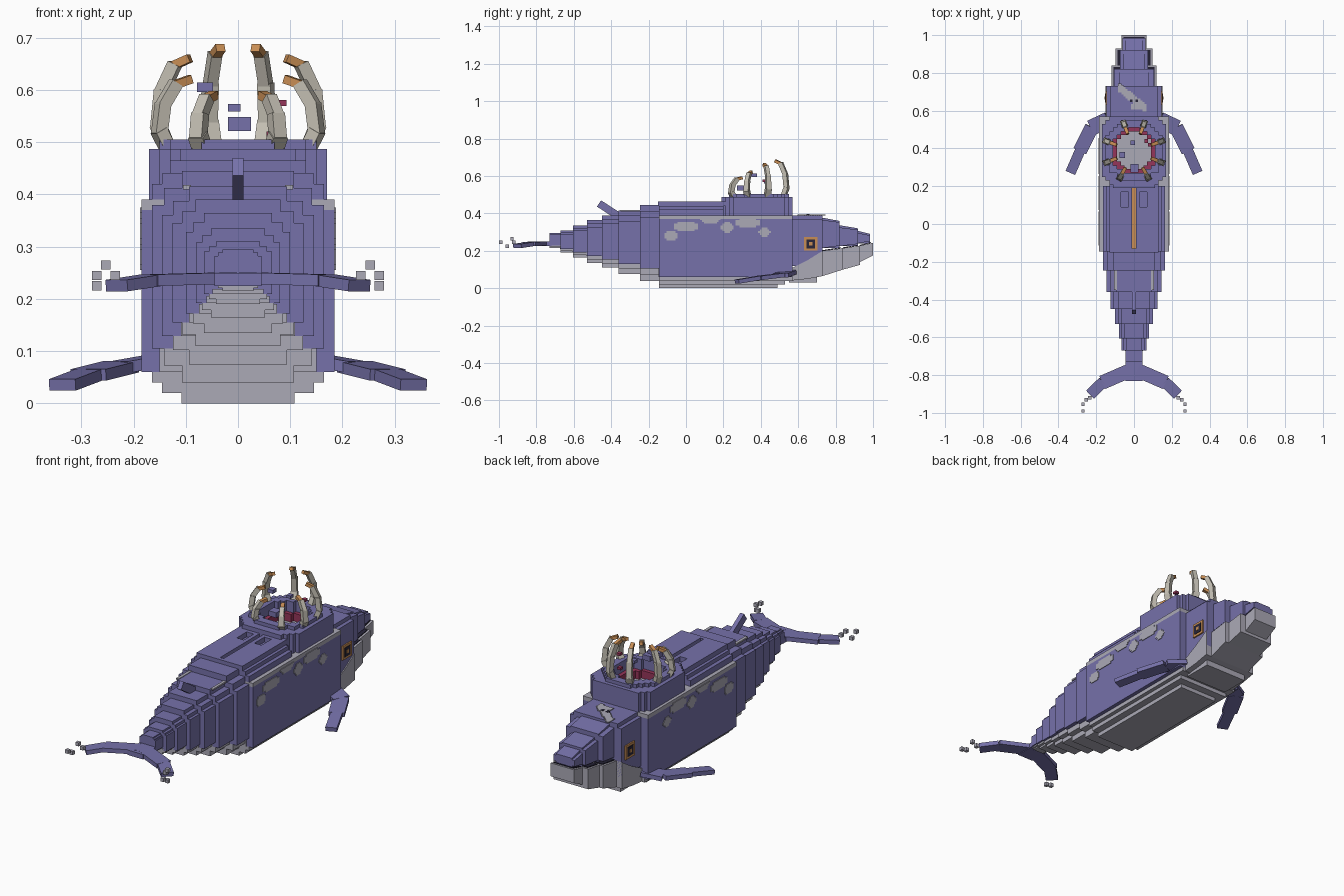
import bpy, bmesh, math
from mathutils import Vector

cube = bpy.data.objects.get("Cube")
if cube:
    bpy.data.objects.remove(cube, do_unlink=True)


def material(name, rgb):
    m = bpy.data.materials.new(name)
    m.use_nodes = True
    m.diffuse_color = (*rgb, 1)
    m.node_tree.nodes["Principled BSDF"].inputs["Base Color"].default_value = (*rgb, 1)
    return m


PURPLE = material("purple_skin", (.18, .165, .4))
GREY = material("pale_grey", (.41, .4, .47))
BONE = material("bone", (.55, .52, .45))
ORANGE = material("orange", (.58, .27, .09))
RED = material("crimson", (.3, .035, .1))
DARK = material("dark", (.02, .018, .04))


def finish(name, bm, mat):
    bmesh.ops.recalc_face_normals(bm, faces=bm.faces[:])
    me = bpy.data.meshes.new(name)
    bm.to_mesh(me)
    bm.free()
    me.materials.append(mat)
    ob = bpy.data.objects.new(name, me)
    bpy.context.collection.objects.link(ob)
    return ob


def block(name, mat, x, y, z):
    """Axis-aligned box from three (low, high) ranges."""
    bm = bmesh.new()
    bmesh.ops.create_cube(bm, size=1)
    for v in bm.verts:
        v.co = [(r[0] + r[1]) / 2 + c * (r[1] - r[0]) for r, c in zip((x, y, z), v.co)]
    return finish(name, bm, mat)


def wedge(name, mat, hw, y, low, high):
    """Box whose bottom and top slope between its two y ends."""
    bm = bmesh.new()
    bmesh.ops.create_cube(bm, size=1)
    for v in bm.verts:
        end = int(v.co.y > 0)
        v.co = (math.copysign(hw, v.co.x), y[end], (high if v.co.z > 0 else low)[end])
    return finish(name, bm, mat)


def bars(name, mat, points, widths, thick, side=None):
    """Chain of oriented boxes along a path."""
    bm = bmesh.new()
    for a, b, w in zip(points, points[1:], widths):
        a, b = Vector(a), Vector(b)
        d = (b - a).normalized()
        s = side or d.cross(Vector((0, 0, 1))).normalized()
        n = d.cross(s)
        for v in bmesh.ops.create_cube(bm, size=1)["verts"]:
            c = v.co.copy()
            v.co = (a + b) / 2 + d * c.x * ((b - a).length + thick * .3) + s * c.y * w + n * c.z * thick
    return finish(name, bm, mat)


def cells(name, mat, axis, u, v, low, high, test, step=.02):
    """Plate of square cells passing a test, in the xy plane or the yz plane."""
    bm = bmesh.new()
    h = step / 2
    for i in range(round(u[0] / step), round(u[1] / step) + 1):
        for j in range(round(v[0] / step), round(v[1] / step) + 1):
            p, q = i * step, j * step
            if test(p, q):
                corners = [(p - h, q - h), (p + h, q - h), (p + h, q + h), (p - h, q + h)]
                bm.faces.new([bm.verts.new((a, b, low) if axis == "z" else (low, a, b))
                              for a, b in corners])
    bmesh.ops.remove_doubles(bm, verts=bm.verts[:], dist=.0005)
    res = bmesh.ops.extrude_face_region(bm, geom=bm.faces[:], use_keep_orig=True)
    move = Vector((0, 0, high - low)) if axis == "z" else Vector((high - low, 0, 0))
    for e in res["geom"]:
        if isinstance(e, bmesh.types.BMVert):
            e.co += move
    return finish(name, bm, mat)


# Main body: stacked layers
for name, mat, hw, z0, z1, y1 in (
        ("belly_keel", GREY, .108, 0, .02, .49), ("belly_lower", GREY, .145, .02, .04, .53),
        ("belly_upper", GREY, .165, .04, .06, .57), ("flank", PURPLE, .185, .06, .37, .57),
        ("flank_stripe", GREY, .185, .37, .39, .57), ("back_lower", PURPLE, .165, .39, .42, .2),
        ("back_middle", PURPLE, .145, .42, .44, .2)):
    block(name, mat, (-hw, hw), (-.145, y1), (z0, z1))

# Back with a centre slot and two pits
cells("back_top", PURPLE, "z", (-.12, .12), (-.14, .2), .44, .465,
      lambda x, y: not (abs(x) < .005 and y > -.13)
      and not (.03 < abs(x) < .07 and .09 < y < .17))
block("back_slot_strip", ORANGE, (-.01, .01), (-.13, .2), (.44, .446))

# Tail: shrinking stepped segments
tail = ((-.245, -.145, .165, .04, .445), (-.36, -.245, .145, .075, .415),
        (-.45, -.36, .125, .11, .39), (-.53, -.45, .1, .135, .365),
        (-.605, -.53, .08, .165, .335), (-.67, -.605, .065, .19, .31),
        (-.73, -.67, .045, .215, .295))
for i, (y0, y1, hw, low, high) in enumerate(tail):
    e = (high - low) * .08
    for part, mat, k, a, b in (("keel", GREY, .65, low, low + e),
                               ("belly", GREY, .86, low + e, low + 2 * e),
                               ("flank", PURPLE, 1, low + 2 * e, high - 2 * e),
                               ("shoulder", PURPLE, .86, high - 2 * e, high - e),
                               ("ridge", PURPLE, .65, high - e, high)):
        block(f"tail_{part}_{i}", mat, (-hw * k, hw * k), (y0, y1), (a, b))
    # Pale underside on the rear step
    block(f"tail_rear_patch_{i}", GREY, (-hw * .75, hw * .75), (y0 - .003, y0), (low + 2 * e, low + 3 * e))
for s in (-1, 1):
    block("tail_stripe", GREY, sorted((s * .09, s * .105)), (-.35, -.245), (.41, .418))
block("body_rear_patch", GREY, (-.15, .15), (-.148, -.145), (.06, .11))

# Dorsal fin and flukes
bars("dorsal_fin", PURPLE, [(0, -.36, .385), (0, -.46, .45)], [.022], .04, Vector((1, 0, 0)))
block("fluke_root", PURPLE, (-.045, .045), (-.83, -.72), (.225, .25))
for s, label in ((1, "left"), (-1, "right")):
    bars(f"{label}_fluke", PURPLE, [(s * .02, -.775, .24), (s * .165, -.838, .236), (s * .23, -.9, .226)],
         [.075, .06], .022)
    for i, p in enumerate(((.235, -.92, .245), (.253, -.93, .265), (.27, -.955, .225), (.27, -.99, .245))):
        block(f"{label}_spray_cube_{i}", GREY, *[(c - .009, c + .009) for c in (s * p[0], p[1], p[2])])
    # Flippers
    bars(f"{label}_flipper", PURPLE, [(s * .14, .55, .085), (s * .225, .51, .07),
                                      (s * .285, .39, .055), (s * .335, .275, .036)], [.085, .075, .055], .022)

# Head and upper jaw
block("head", PURPLE, (-.145, .145), (.57, .73), (.12, .37))
block("head_top", PURPLE, (-.125, .125), (.57, .73), (.37, .39))
for i, (y0, y1, hw, low, high) in enumerate(((.73, .82, .105, .215, .365), (.82, .92, .075, .225, .325),
                                             (.92, .985, .06, .24, .295))):
    wedge(f"snout_{i}", PURPLE, hw, (y0, y1), (low, low + .012), (high, high - .012))
    wedge(f"snout_top_{i}", PURPLE, hw * .75, (y0, y1), (low, low), (high + .012, high - .005))

# Lower jaw with a dark mouth floor
jaw = ((.55, .65, .15, .04, .05, .1, .15), (.65, .73, .15, .05, .065, .15, .2),
       (.73, .84, .118, .065, .1, .2, .215), (.84, .93, .098, .1, .125, .215, .228),
       (.93, 1, .066, .14, .175, .228, .243))
for i, (y0, y1, hw, b0, b1, t0, t1) in enumerate(jaw):
    wedge(f"lower_jaw_{i}", GREY, hw, (y0, y1), (b0, b1), (t0, t1))
    if i > 1:
        wedge(f"mouth_floor_{i}", DARK, hw - .01, (y0, y1 - .01), (t0, t1), (t0 + .004, t1 + .004))
block("chin", GREY, (-.12, .12), (.55, .7), (.03, .06))

# Eyes: nested plates
for s in (-1, 1):
    for name, mat, half, x in (("eye_frame", ORANGE, .036, .152), ("eye_ring", DARK, .024, .154),
                               ("eye_centre", ORANGE, .009, .156)):
        block(name, mat, sorted((s * .144, s * x)), (.667 - half, .667 + half), (.237 - half, .237 + half))

# Pale patches on the flanks and head
spots = ((-.08, .28, .035, .025), (0, .33, .065, .028), (.13, .375, .055, .03),
         (.22, .325, .035, .028), (.33, .35, .065, .028), (.42, .3, .032, .025))


def spotted(y, z):
    return any(((y - a) / ra) ** 2 + ((z - b) / rb) ** 2 < 1 for a, b, ra, rb in spots)


for s in (-1, 1):
    cells("flank_patches", GREY, "x", (-.14, .5), (.24, .37), s * .184, s * .188, spotted, .01)
cells("head_patch", GREY, "z", (-.08, .06), (.6, .74), .389, .394,
      lambda x, y: abs(y - .66 + x * .8) < .025 or (abs(x - .02) < .035 and abs(y - .62) < .02), .01)
for x in (-.015, .015):
    block("blowhole", DARK, (x - .007, x + .007), (.645, .66), (.39, .396))

# Crater on the back
CY = .385
cells("crater_wall", PURPLE, "z", (-.16, .16), (.2, .56), .39, .487,
      lambda x, y: abs(x) + abs(y - CY) < .3 and math.hypot(x, y - CY) > .12)
cells("crater_rim", PURPLE, "z", (-.14, .14), (.24, .54), .487, .505,
      lambda x, y: abs(x) + abs(y - CY) < .225 and math.hypot(x, y - CY) > .12)
cells("crater_flesh", RED, "z", (-.14, .14), (.24, .54), .39, .45,
      lambda x, y: .1 < math.hypot(x, y - CY) < .13)
cells("crater_floor", GREY, "z", (-.12, .12), (.26, .52), .39, .41,
      lambda x, y: math.hypot(x, y - CY) < .11)

# Ribs curling up around the crater, with orange tips
for deg, height in ((70, .2), (20, .18), (-22, .14), (-62, .11)):
    for s in (-1, 1):
        a = math.radians(deg)
        out = Vector((s * math.cos(a), math.sin(a), 0))
        side = Vector((-out.y, out.x, 0))
        path = [Vector((0, CY, .48)) + out * r + Vector((0, 0, height * f))
                for r, f in ((.14, 0), (.162, .28), (.155, .65), (.13, .93), (.1, 1))]
        bars("rib", BONE, path[:4], [.032, .027, .022], .024, side)
        bars("rib_tip", ORANGE, path[3:], [.018], .016, side)

# Floating chunks above the crater
for mat, p, r in ((PURPLE, (.003, .295, .535), .022), (PURPLE, (-.007, .43, .566), .012),
                  (PURPLE, (-.063, .365, .605), .015), (RED, (.083, .42, .575), .01),
                  (RED, (.065, .44, .515), .01)):
    block("floating_chunk", mat, (p[0] - r, p[0] + r), (p[1] - r, p[1] + r), (p[2] - r * .6, p[2] + r * .6))
